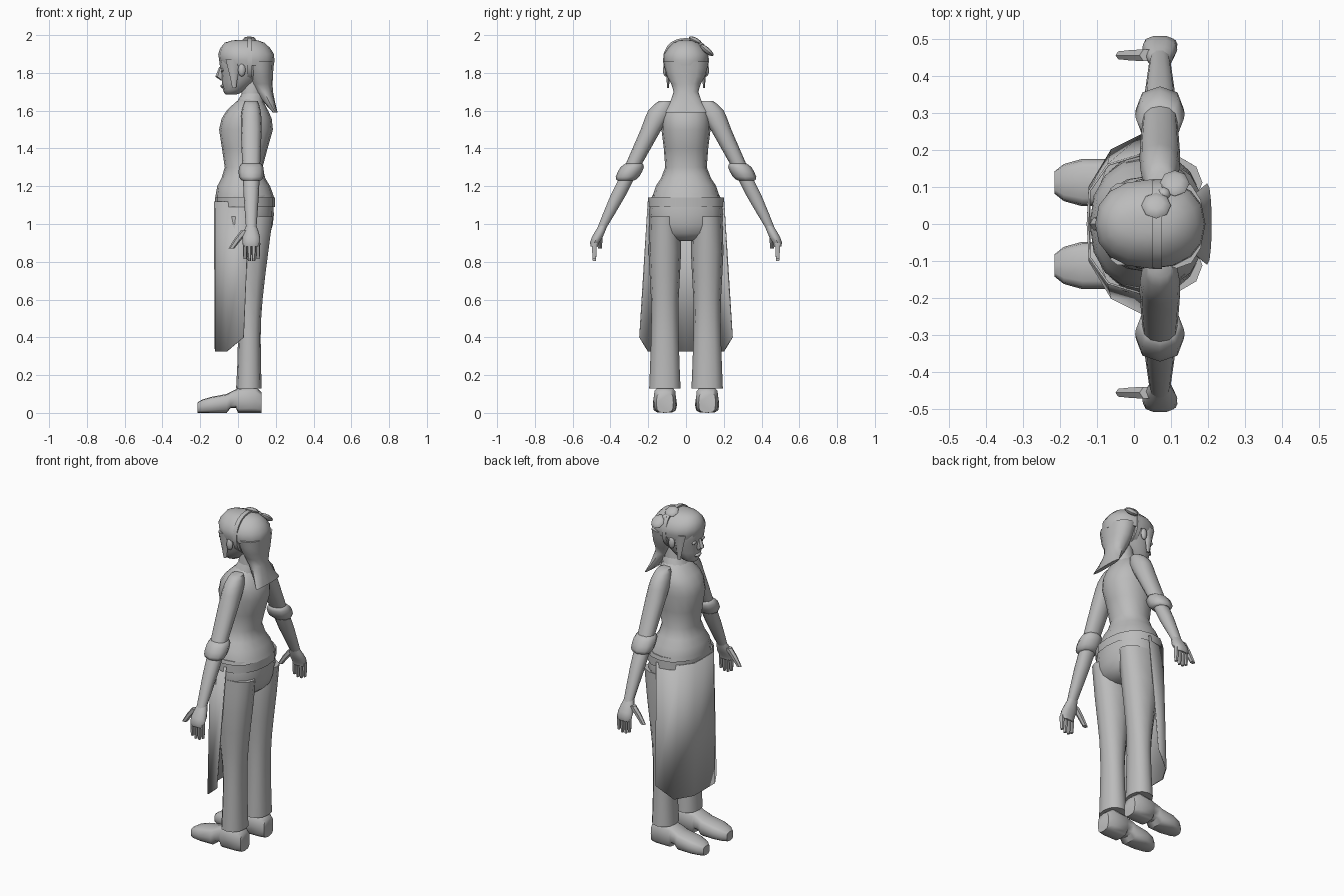
import bpy
import bmesh
import math
from mathutils import Matrix, Vector

default_cube = bpy.data.objects.get("Cube")
if default_cube:
    bpy.data.objects.remove(default_cube, do_unlink=True)

grey = bpy.data.materials.new("plain grey")
grey.use_nodes = True
colour = (.5, .5, .5, 1)
grey.diffuse_color = colour
grey.node_tree.nodes["Principled BSDF"].inputs["Base Color"].default_value = colour


def finish(name, bm):
    """Turn a bmesh into a smooth-shaded object with the shared material."""
    bmesh.ops.recalc_face_normals(bm, faces=bm.faces)
    mesh = bpy.data.meshes.new(name)
    bm.to_mesh(mesh)
    bm.free()
    mesh.materials.append(grey)
    part = bpy.data.objects.new(name, mesh)
    bpy.context.collection.objects.link(part)
    bpy.ops.object.select_all(action='DESELECT')
    part.select_set(True)
    bpy.context.view_layer.objects.active = part
    bpy.ops.object.shade_smooth_by_angle(angle=math.radians(50))
    return part


def refine(rows):
    """Add a row on a smooth curve between each neighbouring pair."""
    rows = [Vector(row) for row in rows]
    result = [rows[0]]
    for i in range(len(rows) - 1):
        before, after = rows[max(i - 1, 0)], rows[min(i + 2, len(rows) - 1)]
        middle = (rows[i] + rows[i + 1]) / 2
        outer = (before + after) / 2
        result += [middle + (middle - outer) / 8, rows[i + 1]]
    return result


def soft(value, power):
    return math.copysign(abs(value) ** power, value)


def loft(name, rows, centre=lambda position: 0, sides=12, along='z', power=.9, caps=True):
    """Skin oval rings. Row: position, low, high, half width in y.
    Along z, low and high are x limits; along x, they are z limits."""
    bm = bmesh.new()
    rings = []
    for position, low, high, half in rows:
        ring = []
        for i in range(sides):
            turn = math.tau * i / sides
            across = (low + high) / 2 + (high - low) / 2 * soft(math.cos(turn), power)
            y = centre(position) + half * soft(math.sin(turn), power)
            point = (across, y, position) if along == 'z' else (position, y, across)
            ring.append(bm.verts.new(point))
        rings.append(ring)
    for one, two in zip(rings, rings[1:]):
        for i in range(sides):
            j = (i + 1) % sides
            bm.faces.new((one[i], one[j], two[j], two[i]))
    if caps:
        bm.faces.new(rings[0])
        bm.faces.new(rings[-1])
    return finish(name, bm)


def blob(name, centre, size, tilt=0):
    """Low-poly ellipsoid, tilted about the x axis."""
    bm = bmesh.new()
    place = Matrix.Translation(Vector(centre)) @ Matrix.Rotation(tilt, 4, 'X')
    bmesh.ops.create_uvsphere(bm, u_segments=8, v_segments=6, radius=1,
                              matrix=place @ Matrix.Diagonal((*size, 1)))
    return finish(name, bm)


# Torso, neck and collar
loft("sweater", refine([
    (1.67, .02, .12, .06), (1.6, -.06, .16, .12), (1.5, -.1, .185, .13),
    (1.3, -.07, .13, .11), (1.2, -.11, .17, .16), (1.13, -.12, .195, .18)]), sides=16)
loft("neck", [(1.64, .01, .13, .06), (1.77, .03, .13, .05)])
loft("collar", [(1.64, -.01, .14, .08), (1.69, .02, .14, .06)], caps=False)

# Head and face
loft("head", refine([
    (1.685, -.065, -.01, .025), (1.71, -.08, .04, .06), (1.8, -.09, .14, .1),
    (1.87, -.1, .17, .11), (1.92, -.09, .15, .09)]))
loft("nose", [(1.83, -.1, -.07, .01), (1.78, -.12, -.07, .02), (1.76, -.09, -.07, .01)],
     sides=6)
blob("lips", (-.08, 0, 1.73), (.013, .03, .01))

# Hair cap, back hair spreading over the shoulders, and headband
loft("hair_cap", refine([
    (1.84, -.09, .19, .115), (1.9, -.105, .19, .12), (1.96, -.07, .14, .07),
    (1.975, 0, .08, .02)]), sides=16)
loft("hair_tail", refine([
    (1.86, .04, .19, .12), (1.78, .06, .185, .1), (1.7, .09, .185, .065),
    (1.59, .185, .21, .11)]))
loft("headband", [(x, 1.75, 1.985, .122) for x in (.05, .075)], along='x', sides=20)

# Bow on the head, set to one side
blob("bow_front_loop", (.06, .05, 1.97), (.04, .04, .016), -.5)
blob("bow_knot", (.08, .08, 1.94), (.02, .02, .02))
blob("bow_back_loop", (.11, .11, 1.92), (.04, .045, .016), -.7)

# Hips and waistband
loft("hips", refine([
    (1.15, -.1, .18, .18), (1.05, -.105, .19, .195), (.95, -.08, .17, .16),
    (.91, -.02, .11, .07)]), sides=16)
loft("waistband", [(z, -.122, .195, .2) for z in (1.09, 1.14)], sides=16, caps=False)

# Half of the apron: top and bottom of each vertical edge, mirrored in y
half_apron = [((-.125, 0, 1.12), (-.12, 0, .325)), ((-.12, .09, 1.12), (-.12, .1, .325)),
              ((-.07, .16, 1.12), (-.06, .2, .325)), ((.06, .2, 1.12), (.03, .245, .4))]
mirror = Vector((1, -1, 1))
edges = [(Vector(top), Vector(low)) for top, low in half_apron]
edges = [(top * mirror, low * mirror) for top, low in reversed(edges[1:])] + edges
apron_mesh = bmesh.new()
columns = [[apron_mesh.verts.new(end) for end in edge] for edge in edges]
for one, two in zip(columns, columns[1:]):
    apron_mesh.faces.new((*one, *reversed(two)))
apron = finish("apron", apron_mesh)
thickness = apron.modifiers.new("cloth thickness", 'SOLIDIFY')
thickness.thickness = .006
thickness.offset = 0


def arm_offset(z):
    """Distance of the arm's middle from the body's middle plane."""
    return min(.485, .135 + (1.6 - z) / 2)


def arm_part(name, side, rows, sides=10):
    """Loft along the sloping arm. Row: height, half depth, half width."""
    loft(name, [(z, .07 - depth, .07 + depth, half) for z, depth, half in refine(rows)],
         lambda z: side * arm_offset(z), sides)


# Limbs and paired details; the figure looks along -x, so its right is +y
for prefix, side in (("right", 1), ("left", -1)):
    def leg_line(position):
        return side * .112

    loft(prefix + "_trouser_leg", refine([
        (1.04, -.09, .185, .08), (.85, -.06, .16, .086), (.6, -.02, .13, .073),
        (.4, 0, .12, .073), (.13, -.01, .125, .083)]), leg_line)
    loft(prefix + "_shoe", [
        (-.215, 0, .055, .03), (-.19, 0, .07, .05), (-.14, 0, .085, .064),
        (-.06, 0, .1, .064), (-.04, .025, .11, .06), (-.01, .025, .125, .055),
        (0, 0, .13, .06), (.09, 0, .14, .06), (.125, 0, .11, .045)],
        leg_line, along='x', power=.6)

    arm_part(prefix + "_sleeve", side, [
        (1.65, .035, .035), (1.6, .05, .065), (1.5, .055, .055), (1.27, .045, .04)], 12)
    arm_part(prefix + "_cuff", side, [(1.32, .05, .045), (1.3, .065, .062),
                                      (1.25, .065, .062), (1.23, .05, .045)], 8)
    arm_part(prefix + "_forearm", side, [
        (1.27, .045, .04), (1.15, .04, .042), (.97, .027, .024)])
    arm_part(prefix + "_palm", side, [
        (.99, .028, .024), (.93, .047, .03), (.88, .043, .02)])

    def hand_line(z):
        return side * arm_offset(z)

    for finger in range(4):
        x = .037 + finger * .023
        tip = .815 if finger in (0, 3) else .803
        loft(f"{prefix}_finger_{finger + 1}", [
            (z, x - half, x + half, half * 1.2)
            for z, half in ((.9, .012), (.85, .011), (tip, .008))], hand_line, 6)
    loft(prefix + "_thumb", [
        (.965, .015, .06, .018), (.92, -.02, .02, .016), (.87, -.05, -.02, .012)],
        lambda z: side * .456, 6)

    # Ears, eyes as thin raised plates, and hair in front of the ears
    blob(prefix + "_ear", (.02, side * .108, 1.815), (.02, .014, .035))
    blob(prefix + "_eye", (-.083, side * .04, 1.815), (.008, .02, .01))
    loft(prefix + "_hair_lock", [
        (1.87, -.065, .02, .018), (1.79, -.045, 0, .012), (1.72, -.03, -.01, .005)],
        lambda z: side * .095, 6)
